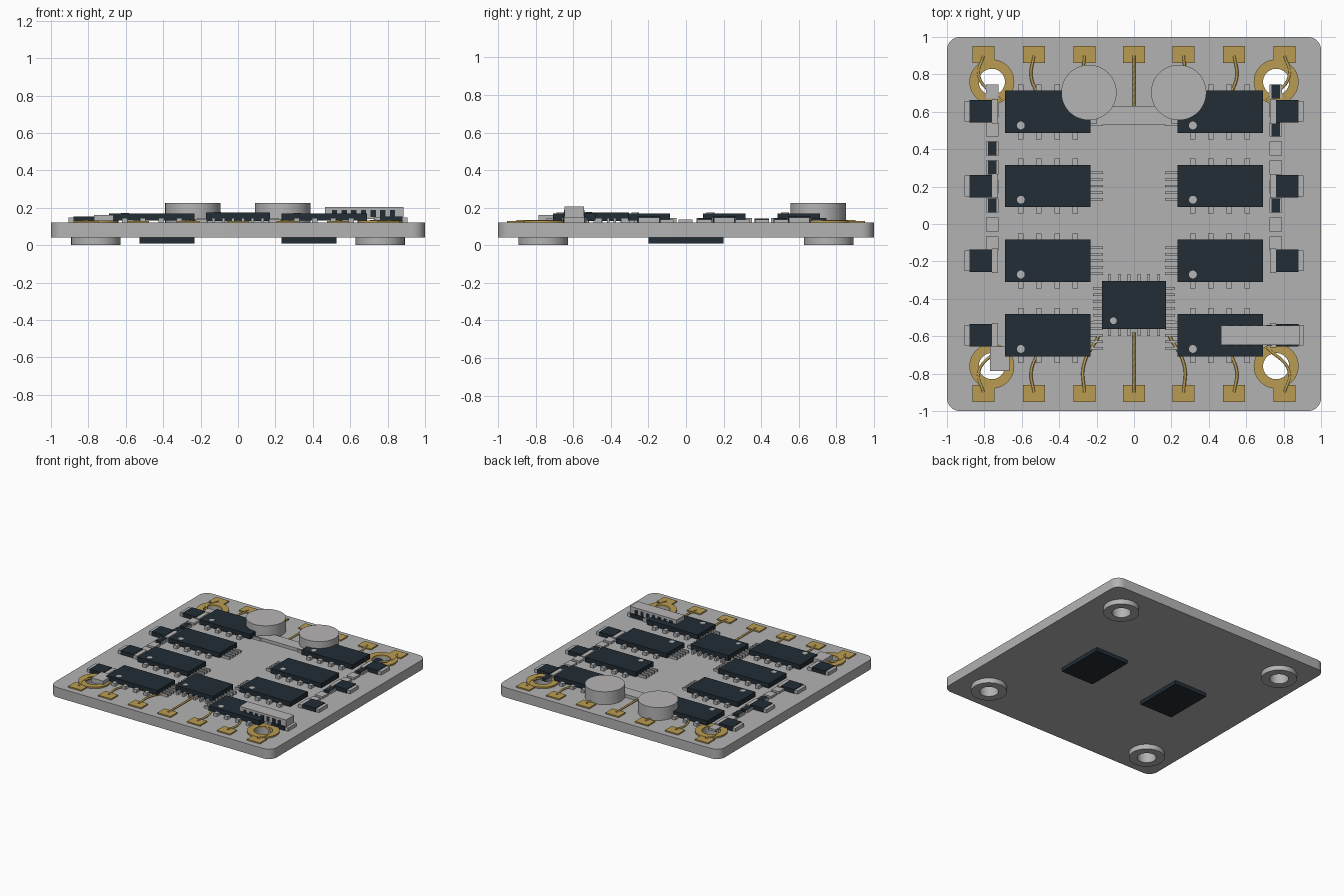
import bpy, bmesh, math
from mathutils import Matrix

cube = bpy.data.objects.get("Cube")
if cube:
    bpy.data.objects.remove(cube, do_unlink=True)


def material(name, rgb):
    m = bpy.data.materials.new(name)
    m.use_nodes = True
    m.diffuse_color = (*rgb, 1)
    m.node_tree.nodes["Principled BSDF"].inputs["Base Color"].default_value = (*rgb, 1)
    return m


BOARD = material("board grey", (0.45, 0.45, 0.45))
METAL = material("light metal", (0.47, 0.46, 0.46))
DARK = material("dark blue plastic", (0.016, 0.026, 0.036))
GOLD = material("gold", (0.49, 0.335, 0.085))
TOP = 0.12  # upper face of the board


def add_object(name, data, mat):
    ob = bpy.data.objects.new(name, data)
    data.materials.append(mat)
    bpy.context.collection.objects.link(ob)
    return ob


def boxes(name, rects, z0, z1, mat):
    """One object made of boxes given as (x, y, width, depth)."""
    bm = bmesh.new()
    for x, y, w, d in rects:
        bmesh.ops.create_cube(bm, size=1, matrix=Matrix.Translation((x, y, (z0 + z1) / 2))
                              @ Matrix.Diagonal((w, d, z1 - z0, 1)))
    me = bpy.data.meshes.new(name)
    bm.to_mesh(me)
    bm.free()
    return add_object(name, me, mat)


def circle(x, y, r, n=40):
    return [(x + r * math.cos(i * math.tau / n), y + r * math.sin(i * math.tau / n))
            for i in range(n)]


def rounded_square(half, r, n=8):
    pts = []
    for q, (sx, sy) in enumerate(((1, 1), (-1, 1), (-1, -1), (1, -1))):
        for i in range(n + 1):
            a = (q + i / n) * math.pi / 2
            pts.append((sx * (half - r) + r * math.cos(a), sy * (half - r) + r * math.sin(a)))
    return pts


def plate(name, loops, z0, z1, mat):
    """Extruded flat outline; the loops after the first are holes."""
    cu = bpy.data.curves.new(name, 'CURVE')
    cu.dimensions = '2D'
    cu.fill_mode = 'BOTH'
    cu.extrude = (z1 - z0) / 2
    for loop in loops:
        sp = cu.splines.new('POLY')
        sp.points.add(len(loop) - 1)
        for p, (x, y) in zip(sp.points, loop):
            p.co = (x, y, 0, 1)
        sp.use_cyclic_u = True
    ob = add_object(name, cu, mat)
    ob.location.z = (z0 + z1) / 2
    bpy.ops.object.select_all(action='DESELECT')
    ob.select_set(True)
    bpy.context.view_layer.objects.active = ob
    bpy.ops.object.convert(target='MESH')
    ob = bpy.context.view_layer.objects.active
    bm = bmesh.new()
    bm.from_mesh(ob.data)
    bmesh.ops.remove_doubles(bm, verts=bm.verts, dist=1e-4)
    bmesh.ops.recalc_face_normals(bm, faces=bm.faces)
    bm.to_mesh(ob.data)
    bm.free()
    bpy.ops.object.shade_smooth_by_angle()
    return ob


def trace(name, pts):
    """Thin gold wire along a smooth path."""
    cu = bpy.data.curves.new(name, 'CURVE')
    cu.dimensions = '3D'
    cu.bevel_depth = 0.008
    cu.bevel_resolution = 1
    cu.resolution_u = 8
    cu.use_fill_caps = True
    sp = cu.splines.new('BEZIER')
    sp.bezier_points.add(len(pts) - 1)
    for p, (x, y) in zip(sp.bezier_points, pts):
        p.co = (x, y, TOP + 0.008)
        p.handle_left_type = p.handle_right_type = 'AUTO'
    add_object(name, cu, GOLD)


# Board with four mounting holes, gold rings above and spacers below
corners = [(sx * 0.76, sy * 0.76) for sx in (-1, 1) for sy in (-1, 1)]
plate("board", [rounded_square(1, 0.07)] + [circle(x, y, 0.07) for x, y in corners],
      0.04, TOP, BOARD)
for x, y in corners:
    plate("hole_ring", [circle(x, y, 0.12), circle(x, y, 0.07)], TOP, TOP + 0.012, GOLD)
    plate("spacer", [circle(x, y, 0.132), circle(x, y, 0.07)], 0, 0.04, BOARD)

# Chips under the board
for x in (-0.38, 0.38):
    boxes("lower_chip", [(x, 0, 0.295, 0.4)], 0.01, 0.04, DARK)

# Edge pads and curved traces
boxes("edge_pads", [(x, s * 0.907, 0.118, 0.09) for s in (-1, 1)
                    for x in (-0.805, -0.535, -0.265, 0, 0.265, 0.535, 0.805)],
      TOP, TOP + 0.01, GOLD)
for sy in (-1, 1):
    trace("middle_trace", [(0, sy * 0.9), (0, sy * (0.58 if sy < 0 else 0.63))])
    for sx in (-1, 1):
        for path in ([(0.265, 0.9), (0.27, 0.76), (0.19, 0.6)],
                     [(0.535, 0.9), (0.55, 0.79), (0.515, 0.69)],
                     [(0.805, 0.9), (0.83, 0.79), (0.71, 0.66)]):
            trace("curved_trace", [(sx * x, sy * y) for x, y in path])

# Eight driver chips with long-side pins and fine pins facing the middle
for side in (-1, 1):
    for y in (0.6, 0.203, -0.197, -0.595):
        x = side * 0.46
        boxes("driver_chip", [(x, y, 0.457, 0.226)], TOP + 0.012, 0.17, DARK)
        boxes("driver_pins", [(x + o, y + s * 0.125, 0.03, 0.044)
                              for o in (-0.145, -0.05, 0.05, 0.145) for s in (-1, 1)],
              TOP, TOP + 0.025, METAL)
        boxes("fine_pins", [(side * 0.203, y + 0.035 * i, 0.076, 0.013) for i in range(-2, 3)],
              TOP, TOP + 0.02, METAL)
        plate("pin_one_dot", [circle(x - 0.145, y - 0.073, 0.021, 20)], 0.169, 0.173, METAL)

# Controller chip with pins on four sides
boxes("controller_chip", [(0, -0.433, 0.34, 0.258)], TOP + 0.01, 0.175, DARK)
steps = [i - 2.5 for i in range(6)]
boxes("controller_pins",
      [(0.052 * i, -0.433 + s * 0.145, 0.016, 0.04) for i in steps for s in (-1, 1)]
      + [(s * 0.192, -0.433 + 0.036 * i, 0.056, 0.013) for i in steps for s in (-1, 1)],
      TOP, TOP + 0.025, METAL)
plate("controller_dot", [circle(-0.11, -0.517, 0.018, 20)], 0.174, 0.178, METAL)

# Larger two-terminal parts along the sides
for sx in (-1, 1):
    for y in (0.603, 0.203, -0.197, -0.595):
        boxes("side_part", [(sx * 0.82, y, 0.12, 0.12)], TOP, 0.152, DARK)
        boxes("side_part_caps", [(sx * 0.893, y, 0.028, 0.11), (sx * 0.743, y, 0.034, 0.13)],
              TOP, 0.147, METAL)

# Columns of small parts, some dark with metal edges
for sx, dark_rows in ((-1, (3, 4, 5, 6)), (1, (0, 1, 2, 5, 6))):
    for row in range(9):
        y = 0.708 - 0.1015 * row
        boxes("small_part", [(sx * 0.757, y, 0.066, 0.075)], TOP, 0.138, METAL)
        if row in dark_rows:
            boxes("small_part_top", [(sx * 0.757, y, 0.046, 0.076)], TOP, 0.141, DARK)

# Two round capacitors and the bar between them
for x in (-0.241, 0.239):
    plate("capacitor", [circle(x, 0.703, 0.148, 48)], TOP, 0.225, METAL)
boxes("bar_part", [(0, 0.582, 0.4, 0.1)], TOP, 0.145, METAL)

# Connector with a row of dark slots on both long faces
boxes("connector", [(0.675, -0.594, 0.42, 0.104)], TOP + 0.02, 0.205, METAL)
boxes("connector_slots", [(0.516 + 0.0517 * i, -0.594, 0.028, 0.109) for i in range(7)],
      0.15, 0.188, DARK)

# Small block beside the front right mounting hole
boxes("corner_block", [(-0.718, -0.72, 0.105, 0.13)], TOP, 0.16, METAL)
